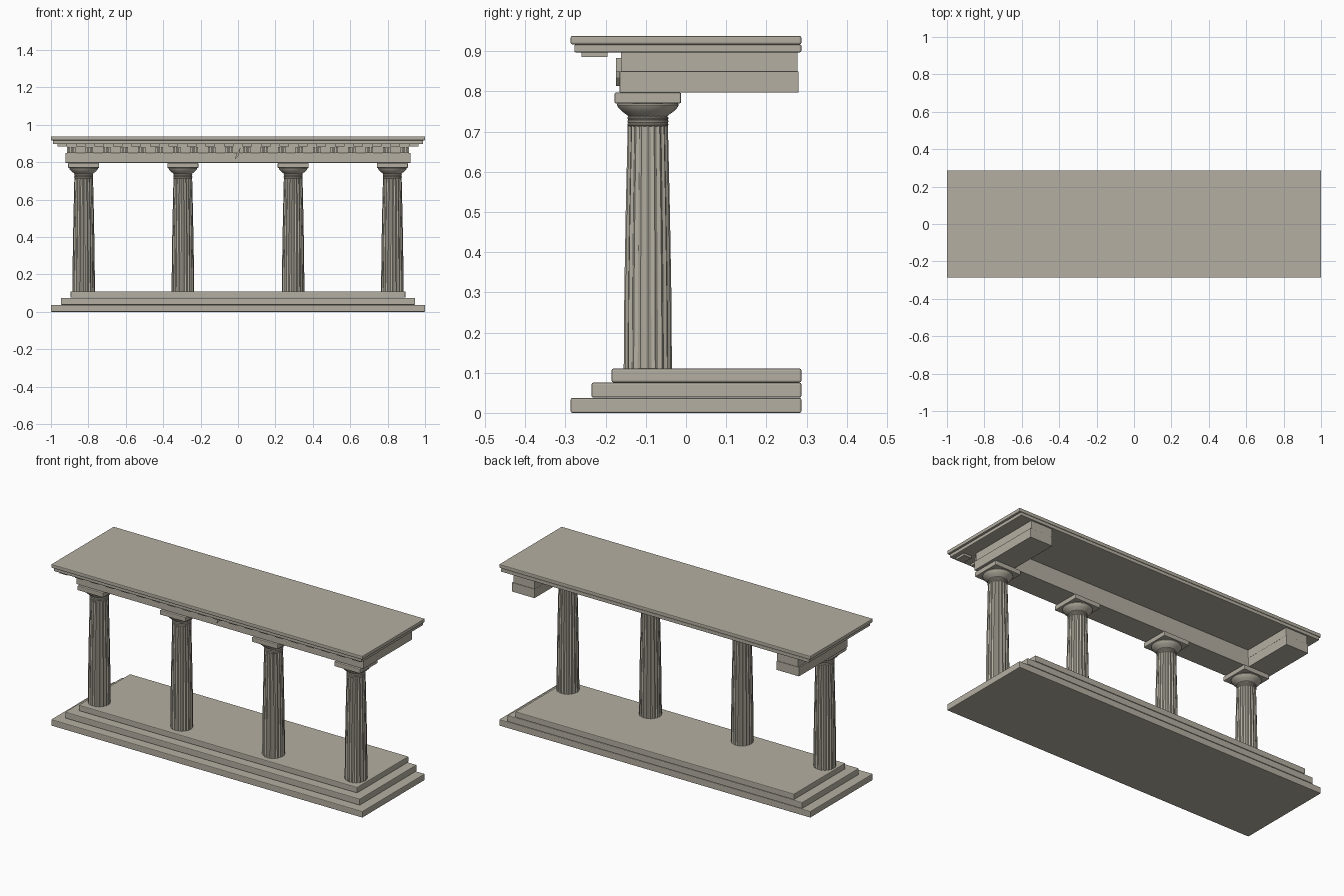
import bpy, bmesh, math

cube = bpy.data.objects.get("Cube")
if cube:
    bpy.data.objects.remove(cube, do_unlink=True)

stone = bpy.data.materials.new("warm_grey_stone")
stone.use_nodes = True
COLOUR = (0.46, 0.43, 0.36, 1)
stone.diffuse_color = COLOUR
bsdf = next(n for n in stone.node_tree.nodes if n.type == 'BSDF_PRINCIPLED')
bsdf.inputs["Base Color"].default_value = COLOUR


def make_object(name, bm):
    bmesh.ops.recalc_face_normals(bm, faces=bm.faces[:])
    mesh = bpy.data.meshes.new(name)
    bm.to_mesh(mesh)
    bm.free()
    mesh.materials.append(stone)
    obj = bpy.data.objects.new(name, mesh)
    bpy.context.collection.objects.link(obj)
    return obj


def add_bevel(obj, width):
    mod = obj.modifiers.new("worn_edges", 'BEVEL')
    mod.width = width
    mod.segments = 2
    return obj


def block(name, x, y, z, bevel=0.0):
    """Box from (low, high) ranges on each axis."""
    bm = bmesh.new()
    bmesh.ops.create_cube(bm, size=1)
    for v in bm.verts:
        v.co = [r[0] if c < 0 else r[1] for c, r in zip(v.co, (x, y, z))]
    obj = make_object(name, bm)
    return add_bevel(obj, bevel) if bevel else obj


def turned(name, cx, cy, profile, radii):
    """Stack of rings; radii gives the relative radius around one turn."""
    bm = bmesh.new()
    n = len(radii)
    rings = []
    for r, z in profile:
        rings.append([bm.verts.new((cx + r * k * math.cos(math.tau * i / n),
                                    cy + r * k * math.sin(math.tau * i / n), z))
                      for i, k in enumerate(radii)])
    for a, b in zip(rings, rings[1:]):
        for i in range(n):
            j = (i + 1) % n
            bm.faces.new((a[i], a[j], b[j], b[i]))
    bm.faces.new(rings[0])
    bm.faces.new(rings[-1])
    return make_object(name, bm)


def smooth(obj, degrees):
    bpy.ops.object.select_all(action='DESELECT')
    obj.select_set(True)
    bpy.context.view_layer.objects.active = obj
    bpy.ops.object.shade_smooth_by_angle(angle=math.radians(degrees))


# Stepped base, flush at the back
BACK = 0.287
for label, half, front, low, high in (("lower", 1.0, -0.287, 0.0, 0.037),
                                      ("middle", 0.947, -0.235, 0.038, 0.075),
                                      ("upper", 0.895, -0.185, 0.076, 0.11)):
    block(label + "_step", (-half, half), (front, BACK), (low, high), 0.004)

# Columns
COLUMN_Y = -0.095
FLUTES = [1, 0.95, 0.925, 0.95] * 20
SHAFT = [(0.06, 0.108), (0.0585, 0.3), (0.055, 0.5), (0.05, 0.715), (0.0495, 0.74)]
RINGS = [(0.046, 0.712)]
for z in (0.714, 0.722, 0.730):
    RINGS += [(0.049, z), (0.051, z + 0.002), (0.051, z + 0.005), (0.049, z + 0.007)]
ECHINUS = [(0.047, 0.737), (0.053, 0.742), (0.064, 0.75),
           (0.073, 0.759), (0.077, 0.766), (0.075, 0.771)]
HALF = 0.083
for number, cx in enumerate((-0.825, -0.295, 0.295, 0.825), 1):
    tag = f"_{number}"
    smooth(turned("fluted_shaft" + tag, cx, COLUMN_Y, SHAFT, FLUTES), 25)
    smooth(turned("neck_rings" + tag, cx, COLUMN_Y, RINGS, [1] * 40), 30)
    smooth(turned("cushion_capital" + tag, cx, COLUMN_Y, ECHINUS, [1] * 40), 40)
    block("capital_slab" + tag, (cx - HALF, cx + HALF),
          (COLUMN_Y - HALF, COLUMN_Y + HALF), (0.77, 0.797), 0.004)


def u_beam(name, half, front, back, depth, low, high):
    """Front beam with two side wings returning to the back."""
    inner = half - depth
    outline = [(-half, front), (half, front), (half, back), (inner, back),
               (inner, front + depth), (-inner, front + depth),
               (-inner, back), (-half, back)]
    bm = bmesh.new()
    face = bm.faces.new([bm.verts.new((x, y, low)) for x, y in outline])
    top = bmesh.ops.extrude_face_region(bm, geom=[face])["geom"]
    for v in top:
        if isinstance(v, bmesh.types.BMVert):
            v.co.z = high
    add_bevel(make_object(name, bm), 0.002)


# Beams
u_beam("main_beam", 0.922, -0.165, 0.28, 0.145, 0.797, 0.85)
u_beam("frieze_beam", 0.915, -0.162, 0.278, 0.138, 0.849, 0.9)

# Frieze panels of three bars, and the blocks hanging under the cornice
COUNT = 20
for i in range(COUNT):
    cx = -0.94 + 1.88 * i / (COUNT - 1)
    block(f"cornice_block_{i + 1}", (cx - 0.025, cx + 0.025),
          (-0.26, -0.195), (0.885, 0.9))
    px = cx * 0.945
    for k in (-1, 0, 1):
        bar = px + k * 0.015
        block(f"frieze_bar_{i + 1}_{k + 2}", (bar - 0.005, bar + 0.005),
              (-0.174, -0.16), (0.85, 0.883))

# Small chipped wedge at the middle of the front beam
bm = bmesh.new()
chip = bm.faces.new([bm.verts.new((x, -0.174, z)) for x, z in
                     ((-0.018, 0.813), (0.003, 0.835), (0.014, 0.88), (-0.008, 0.845))])
for g in bmesh.ops.extrude_face_region(bm, geom=[chip])["geom"]:
    if isinstance(g, bmesh.types.BMVert):
        g.co.y = -0.16
make_object("beam_chip", bm)

# Cornice slabs
block("lower_cornice", (-0.99, 0.99), (-0.278, BACK), (0.897, 0.917), 0.004)
block("upper_cornice", (-1, 1), (-0.287, BACK), (0.917, 0.938), 0.004)
